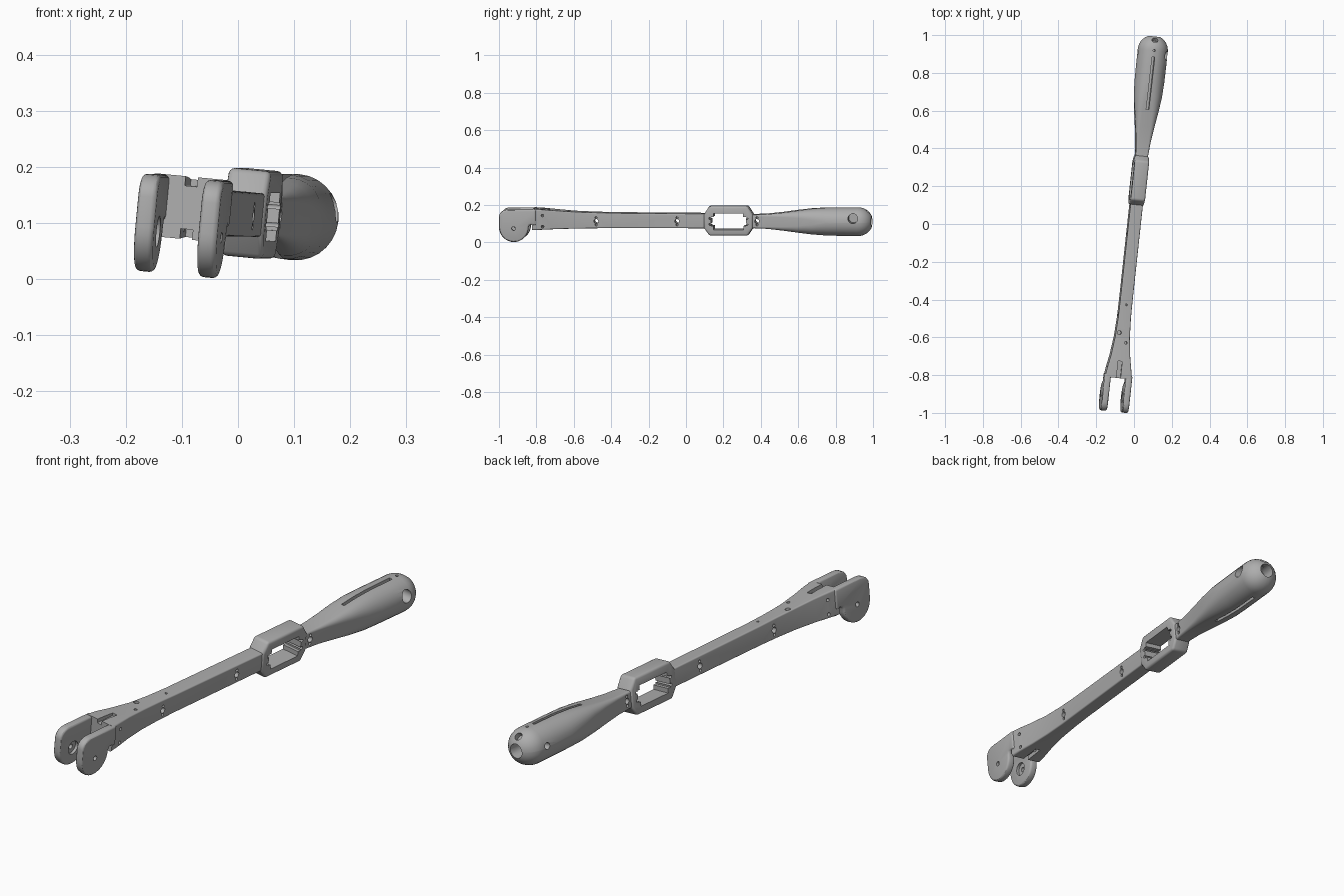
import bpy, bmesh, math
from mathutils import Matrix, Vector

cube = bpy.data.objects.get("Cube")
if cube:
    bpy.data.objects.remove(cube, do_unlink=True)

grey = bpy.data.materials.new("grey plastic")
grey.use_nodes = True
GREY = (0.42, 0.42, 0.42, 1)
grey.diffuse_color = GREY
grey.node_tree.nodes["Principled BSDF"].inputs["Base Color"].default_value = GREY


def make_object(name, bm):
    bmesh.ops.recalc_face_normals(bm, faces=bm.faces)
    mesh = bpy.data.meshes.new(name)
    bm.to_mesh(mesh)
    bm.free()
    mesh.materials.append(grey)
    ob = bpy.data.objects.new(name, mesh)
    bpy.context.scene.collection.objects.link(ob)
    return ob


def activate(ob):
    bpy.ops.object.select_all(action="DESELECT")
    ob.select_set(True)
    bpy.context.view_layer.objects.active = ob


def apply_mod(ob, kind, **settings):
    mod = ob.modifiers.new(kind.lower(), kind)
    for key, value in settings.items():
        setattr(mod, key, value)
    activate(ob)
    bpy.ops.object.modifier_apply(modifier=mod.name)


def cut(cutter, *targets):
    for ob in targets:
        apply_mod(ob, "BOOLEAN", operation="DIFFERENCE", solver="EXACT", object=cutter)
    bpy.data.objects.remove(cutter, do_unlink=True)


def block(y0, y1, z0, z1, half_x):
    bm = bmesh.new()
    bmesh.ops.create_cube(bm, size=1, matrix=Matrix.Translation((0, (y0 + y1) / 2, (z0 + z1) / 2))
                          @ Matrix.Diagonal((2 * half_x, y1 - y0, z1 - z0, 1)))
    return make_object("cutter", bm)


def rod(centre, direction, radius, length):
    bm = bmesh.new()
    turn = Vector((0, 0, 1)).rotation_difference(Vector(direction)).to_matrix().to_4x4()
    bmesh.ops.create_cone(bm, cap_ends=True, segments=20, radius1=radius, radius2=radius,
                          depth=length, matrix=Matrix.Translation(centre) @ turn)
    return make_object("cutter", bm)


def plate(name, outline, x0, x1, bevel):
    """Extrude a side outline (y, z) across x and round its edges."""
    bm = bmesh.new()
    face = bm.faces.new([bm.verts.new((x0, y, z)) for y, z in outline])
    side = bmesh.ops.extrude_face_region(bm, geom=[face])["geom"]
    bmesh.ops.translate(bm, vec=(x1 - x0, 0, 0),
                        verts=[v for v in side if isinstance(v, bmesh.types.BMVert)])
    ob = make_object(name, bm)
    apply_mod(ob, "BEVEL", width=bevel, segments=3, limit_method="ANGLE", angle_limit=math.radians(40))
    return ob


def ring(bm, y, half, top, bottom, radius):
    """Rounded rectangle cross-section of the arm."""
    mid, tall = (top + bottom) / 2, (top - bottom) / 2
    radius = min(radius, half * 0.99, tall * 0.99)
    verts = []
    for corner, (sx, sz) in enumerate(((1, 1), (-1, 1), (-1, -1), (1, -1))):
        for i in range(8):
            a = math.pi / 2 * (corner + i / 7)
            verts.append(bm.verts.new((sx * (half - radius) + radius * math.cos(a), y,
                                       mid + sz * (tall - radius) + radius * math.sin(a))))
    return verts


# Arm: fork web, slim beam, flared neck, round grip with a domed end
sections = [
    (-0.82, .071, .067, -.045, .008), (-0.77, .064, .065, -.043, .007),
    (-0.70, .051, .059, -.041, .006), (-0.60, .039, .051, -.039, .006),
    (-0.50, .034, .047, -.038, .006), (-0.40, .033, .044, -.037, .006),
    (0.11, .033, .040, -.038, .006), (0.37, .033, .034, -.038, .008),
    (0.44, .039, .037, -.041, .012), (0.52, .050, .045, -.050, .022),
    (0.60, .063, .056, -.061, .037), (0.68, .074, .066, -.072, .056),
    (0.76, .079, .071, -.079, .072), (0.84, .080, .072, -.081, .080),
    (0.925, .080, .072, -.082, .080),
]
for step in range(1, 9):
    a = math.radians(step * 10.5)
    c = math.cos(a)
    sections.append((0.925 + 0.08 * math.sin(a), .08 * c, -.005 + .077 * c, -.005 - .077 * c, .08))
bm = bmesh.new()
rings = [ring(bm, *s) for s in sections]
for a, b in zip(rings, rings[1:]):
    for i in range(len(a)):
        j = (i + 1) % len(a)
        bm.faces.new((a[i], a[j], b[j], b[i]))
bm.faces.new(rings[0])
bm.faces.new(rings[-1])
arm = make_object("arm", bm)

# Frame around the window
frame = plate("window_frame", [(.10, -.036), (.128, -.077), (.335, -.077), (.362, -.036),
                               (.362, .036), (.335, .080), (.128, .080), (.10, .036)], -.038, .038, .010)

# Fork prongs: round lug below, squared nose above
outline = [(-0.92 + .079 * math.cos(math.radians(t)), -.029 + .079 * math.sin(math.radians(t)))
           for t in range(180, 361, 10)]
outline += [(-.836, -.017), (-.826, -.015), (-.80, -.02), (-.80, .066), (-.95, .066)]
outline += [(-.95 - .049 * math.sin(math.radians(t)), .026 + .04 * math.cos(math.radians(t)))
            for t in range(15, 91, 15)]
prongs = [plate("right_prong", outline, -.074, -.040, .009),
          plate("left_prong", outline, .040, .074, .009)]

# Window with stepped ends
cut(block(.152, .312, -.045, .042, .1), arm, frame)
cut(block(.138, .326, -.026, .024, .1), arm, frame)

# Triple screw holes along the beam
for y in (-.48, -.045, .385):
    for z, r in ((0, .012), (.019, .006), (-.019, .006)):
        cut(rod((0, y, z), (1, 0, 0), r, .3), arm)
for y in (.133, .331):
    for z in (.016, -.016):
        cut(rod((0, y, z), (1, 0, 0), .006, .3), arm, frame)

# Fork pin holes with inner recesses
for prong, side in zip(prongs, (-1, 1)):
    cut(rod((side * .057, -.92, -.035), (1, 0, 0), .010, .2), prong)
    cut(rod((side * .040, -.92, -.035), (1, 0, 0), .028, .024), prong)

# Small holes and cable grooves near the fork
for z in (.034, -.026):
    cut(rod((0, -.765, z), (1, 0, 0), .007, .3), arm)
for x, y, r in ((-.02, -.58, .011), (.02, -.63, .007), (.002, -.43, .005)):
    cut(rod((x, y, .05), (0, 0, 1), r, .06), arm)
cut(block(-.84, -.73, .050, .10, .011), arm)
cut(block(-.84, -.73, -.10, -.027, .011), arm)

# Grip slots above and below
cut(block(.61, .89, .035, .12, .007), arm)
cut(block(.61, .89, -.13, -.045, .007), arm)

# Holes in the domed end
cut(rod((0, 1.0, -.005), (0, 1, 0), .030, .12), arm)
cut(rod((.08, .905, .018), (1, 0, 0), .026, .10), arm)
cut(rod((-.08, .905, .0), (1, 0, 0), .014, .10), arm)
cut(rod((0, .985, .055), (0, 1, 1), .016, .06), arm)
cut(rod((0, .925, .07), (0, 0, 1), .006, .05), arm)

# Pose the whole tool with a slight yaw and roll
pose = (Matrix.Translation((0, 0, .116)) @ Matrix.Rotation(math.radians(-6.2), 4, "Z")
        @ Matrix.Rotation(math.radians(5.5), 4, "Y"))
for ob in (arm, frame, *prongs):
    ob.data.transform(pose)
    activate(ob)
    bpy.ops.object.shade_smooth_by_angle(angle=math.radians(30))
